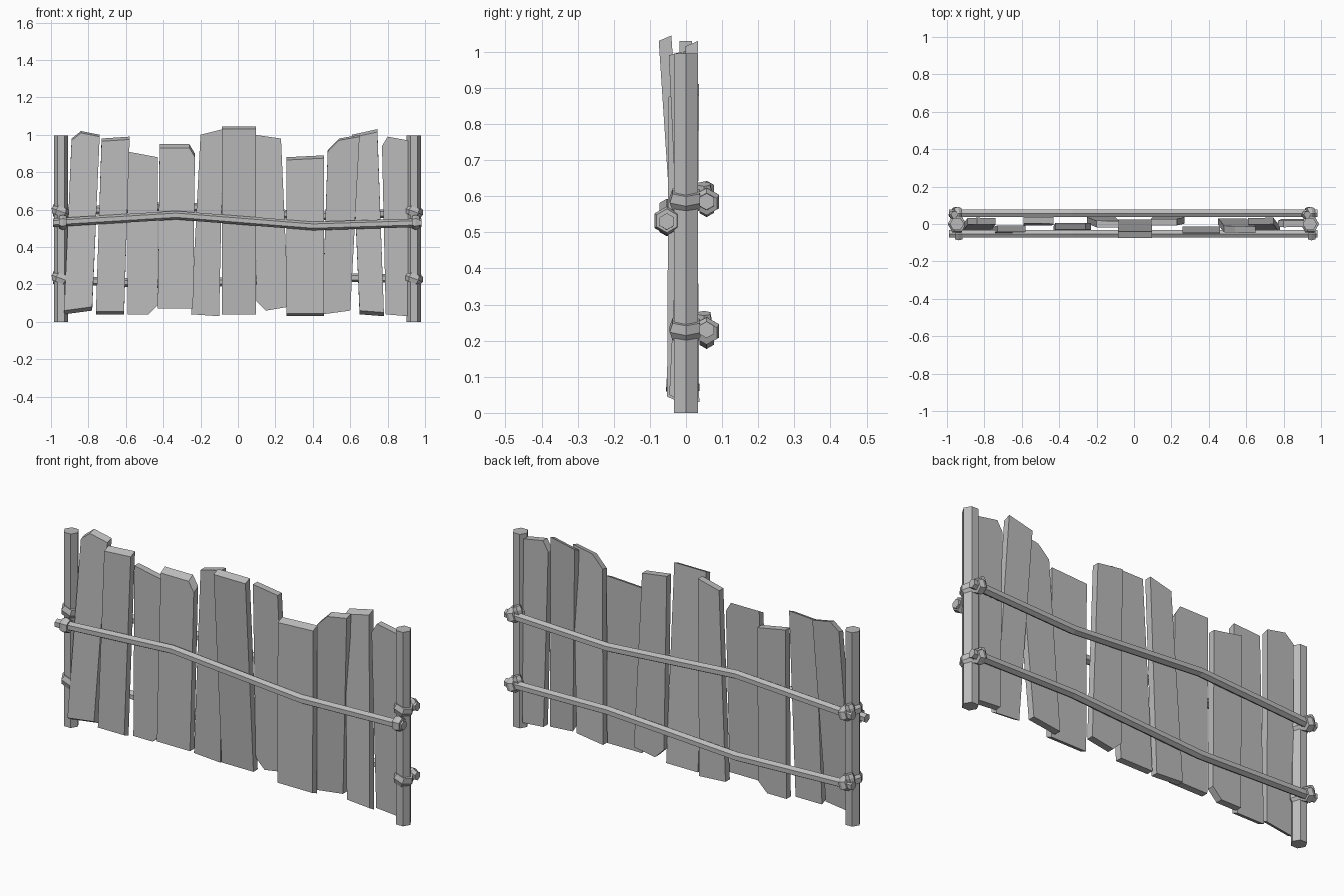
import bpy, bmesh, math
from mathutils import Matrix, Vector

cube = bpy.data.objects.get("Cube")
if cube:
    bpy.data.objects.remove(cube)

grey = bpy.data.materials.new("weathered_grey")
grey.use_nodes = True
COLOUR = (0.5, 0.5, 0.5, 1)
grey.diffuse_color = COLOUR
grey.node_tree.nodes["Principled BSDF"].inputs["Base Color"].default_value = COLOUR


def finish(name, bm):
    bmesh.ops.recalc_face_normals(bm, faces=bm.faces)
    mesh = bpy.data.meshes.new(name)
    bm.to_mesh(mesh)
    bm.free()
    mesh.materials.append(grey)
    obj = bpy.data.objects.new(name, mesh)
    bpy.context.collection.objects.link(obj)
    return obj


def loft(name, loops):
    """Skin matching loops of points and cap both ends."""
    bm = bmesh.new()
    rings = [[bm.verts.new(p) for p in loop] for loop in loops]
    for a, b in zip(rings, rings[1:]):
        for i in range(len(a)):
            j = (i + 1) % len(a)
            bm.faces.new((a[i], a[j], b[j], b[i]))
    bm.faces.new(rings[0])
    bm.faces.new(rings[-1])
    return finish(name, bm)


def hexagon(radius):
    """Corner offsets of a hexagon with two corners on its first axis."""
    turns = [i * math.tau / 6 for i in range(6)]
    return [(radius * math.cos(t), radius * math.sin(t)) for t in turns]


def plank(name, bottom_y, top_y, bottom_cut, top_cut, *outline):
    """Leaning board; its front outline is trimmed to slant the sawn ends."""
    thick = 0.035
    front, back = [], []
    for x, z in outline:
        y = bottom_y + (top_y - bottom_y) * z
        trim = bottom_cut if z < 0.5 else -top_cut
        front.append((x, y - thick / 2, z + trim))
        back.append((x, y + thick / 2, z))
    return loft(name, [front, back])


def rail(name, y, heights):
    """Hexagonal pole bent at two points."""
    stations = zip((-0.99, -0.33, 0.4, 0.98), heights)
    return loft(name, [[(x, y + a, z + b) for b, a in hexagon(0.023)]
                       for x, z in stations])


def binding(name, centre, radius, half, rotation):
    """Bulging six-sided wrap of rope, axis along z before rotation."""
    place = Matrix.Translation(centre) @ rotation
    profile = ((-half, 0.82), (0, 1), (half, 0.82))
    return loft(name, [[place @ Vector((a, b, h)) for a, b in hexagon(radius * s)]
                       for h, s in profile])


# Boards, from the model's right to its left
plank("board_1", -0.04, 0.015, 0.02, 0.01,
      (-.93, .04), (-.78, .06), (-.74, 1), (-.84, 1.02), (-.89, .98))
plank("board_2", -0.035, -0.025, 0.015, 0.015,
      (-.76, .04), (-.61, .04), (-.58, .99), (-.73, .98))
plank("board_3", 0.01, 0.02, 0, 0,
      (-.59, .04), (-.48, .04), (-.43, .09), (-.43, .88), (-.59, .91))
plank("board_4", -0.03, -0.01, 0, 0.02,
      (-.43, .07), (-.24, .07), (-.23, .9), (-.26, .95), (-.42, .95))
plank("board_5", 0.02, 0, 0, 0,
      (-.25, .04), (-.1, .03), (-.08, 1.03), (-.2, 1))
plank("board_6", 0.01, -0.055, 0, 0.015,
      (-.085, .04), (.095, .04), (.095, 1.045), (-.085, 1.045))
plank("board_7", 0.02, 0.01, 0, 0,
      (.1, .11), (.15, .06), (.27, .08), (.23, .98), (.09, 1))
plank("board_8", -0.035, -0.03, 0.015, 0.015,
      (.26, .03), (.46, .03), (.46, .89), (.26, .88))
plank("board_9", 0.015, -0.03, 0, 0.01,
      (.45, .04), (.6, .06), (.65, 1), (.54, .98), (.48, .92))
plank("board_10", -0.03, 0.015, 0.02, 0.015,
      (.65, .04), (.78, .03), (.745, 1.03), (.61, 1))
plank("board_11", 0.01, 0, 0, 0,
      (.79, .04), (.91, .03), (.91, .97), (.8, .99), (.77, .94))

# Three bent rails: one in front, two behind
rail("front_rail", -0.053, (.53, .57, .512, .53))
rail("upper_back_rail", 0.057, (.585, .62, .565, .585))
rail("lower_back_rail", 0.057, (.225, .2, .24, .23))

# Posts with their rope bindings
for side, x in (("right", -0.947), ("left", 0.94)):
    loft(side + "_post", [[(x + a, b, z) for a, b in hexagon(0.038)]
                          for z in (0, 0.995)])
    across = Matrix.Rotation(math.pi / 2, 4, "Y")
    lean = Matrix.Rotation(math.radians(20), 4, "Y")
    binding(side + "_front_wrap", (x + 0.01, -0.053, .532), 0.04, 0.02, across)
    for level, z in (("upper", .585), ("lower", .227)):
        binding(f"{side}_{level}_post_wrap", (x, 0, z + 0.005), 0.052, 0.025, lean)
        binding(f"{side}_{level}_rail_wrap", (x, 0.057, z), 0.04, 0.02, lean @ across)
        # Loose knot above the rail
        binding(f"{side}_{level}_knot", (x - 0.02, 0.05, z + 0.03), 0.024, 0.02, lean)
